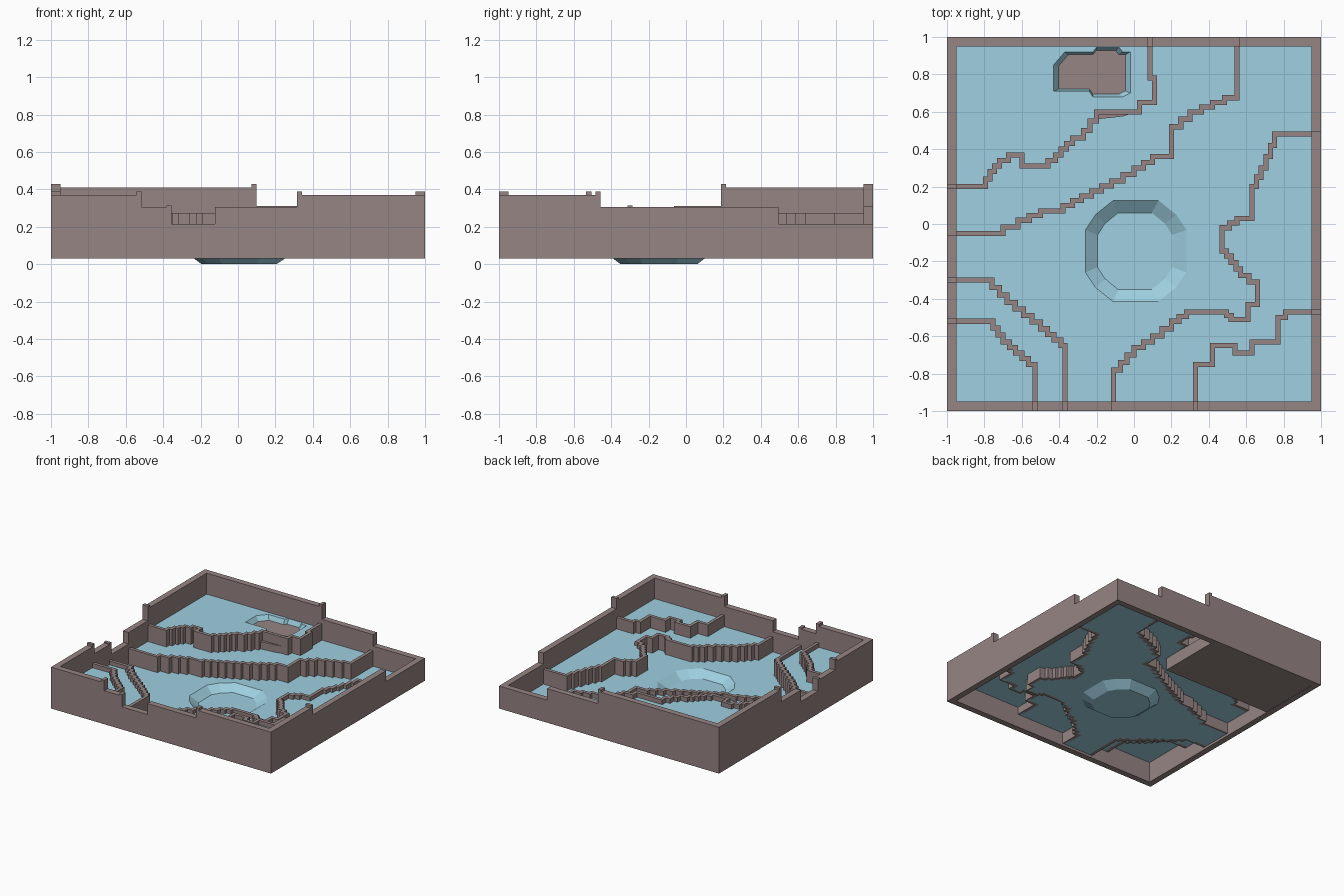
import bpy, bmesh, math
from mathutils import Vector

if "Cube" in bpy.data.objects:
    bpy.data.objects.remove(bpy.data.objects["Cube"])

def material(name, col):
    m = bpy.data.materials.new(name)
    m.diffuse_color = (*col, 1)
    m.use_nodes = True
    m.node_tree.nodes["Principled BSDF"].inputs["Base Color"].default_value = m.diffuse_color
    return m

BROWN = material("stone brown", (0.3, 0.232, 0.227))
BLUE = material("water blue", (0.345, 0.63, 0.75))

def finish(name, bm, mat):
    bmesh.ops.recalc_face_normals(bm, faces=bm.faces)
    me = bpy.data.meshes.new(name)
    bm.to_mesh(me)
    bm.free()
    me.materials.append(mat)
    ob = bpy.data.objects.new(name, me)
    bpy.context.collection.objects.link(ob)
    return ob

def box(bm, x0, x1, y0, y1, z0, z1):
    v = [bm.verts.new((x, y, z)) for z in (z0, z1)
         for x, y in ((x0, y0), (x1, y0), (x1, y1), (x0, y1))]
    for f in ((3, 2, 1, 0), (4, 5, 6, 7), (0, 1, 5, 4), (1, 2, 6, 5), (2, 3, 7, 6), (3, 0, 4, 7)):
        bm.faces.new([v[i] for i in f])

def staircase(keys, step=0.04):
    """Turn a rough path into right-angled steps, ending inside the border."""
    keys = [(max(-.96, min(.96, x)), max(-.96, min(.96, y))) for x, y in keys]
    pts = [keys[0]]
    for (ax, ay), (bx, by) in zip(keys, keys[1:]):
        n = max(1, math.ceil(min(abs(bx - ax), abs(by - ay)) / step))
        for i in range(n):
            x, y = ax + (bx - ax) * (i + 1) / n, ay + (by - ay) * (i + 1) / n
            pts += [(x, pts[-1][1]), (x, y)]
    out = []
    for p in pts:                                   # drop repeats and straight-through points
        if out and math.dist(out[-1], p) < 1e-5:
            continue
        if len(out) > 1 and any(abs(out[-2][k] - out[-1][k]) < 1e-5 and
                                abs(out[-1][k] - p[k]) < 1e-5 for k in (0, 1)):
            out[-1] = p
        else:
            out.append(p)
    return out

def ridge(name, path, z0, z1, h=0.0135):
    """Thin wall of constant thickness along a right-angled path."""
    P = [Vector(p) for p in path]
    nor = []
    for a, b in zip(P, P[1:]):
        d = (b - a).normalized()
        nor.append(Vector((-d.y, d.x)))
    bm = bmesh.new()
    rings = []
    for i, p in enumerate(P):
        if i == 0:
            o = nor[0]
        elif i == len(P) - 1:
            o = nor[-1]
        else:
            o = nor[i - 1] + nor[i]
        a, b = p + o * h, p - o * h
        rings.append([bm.verts.new(c) for c in
                      ((a.x, a.y, z0), (b.x, b.y, z0), (b.x, b.y, z1), (a.x, a.y, z1))])
    for r, s in zip(rings, rings[1:]):
        for k in range(4):
            j = (k + 1) % 4
            bm.faces.new((r[k], r[j], s[j], s[k]))
    bm.faces.new(rings[0])
    bm.faces.new(rings[-1][::-1])
    finish(name, bm, BROWN)

def floor(name, outline, z, hole=None, inner=None, zin=0, cap=False):
    """Flat floor, with an optional sunken basin of sloping sides."""
    bm = bmesh.new()
    edges = []
    def loop(pts):
        vs = [bm.verts.new((x, y, z)) for x, y in pts]
        edges.extend(bm.edges.new((vs[i], vs[(i + 1) % len(vs)])) for i in range(len(vs)))
        return vs
    loop(outline)
    rim = loop(hole) if hole else None
    bmesh.ops.triangle_fill(bm, edges=edges, use_beauty=True, normal=(0, 0, 1))
    if rim:
        low = [bm.verts.new((x, y, zin)) for x, y in inner]
        n = len(rim)
        for i in range(n):
            j = (i + 1) % n
            bm.faces.new((rim[i], rim[j], low[j], low[i]))
        if cap:
            bm.faces.new(low)
    finish(name, bm, BLUE)

# Terrace boundary paths
north_high = staircase([(-1, .2), (-.82, .2), (-.77, .28), (-.72, .34), (-.67, .37), (-.6, .37),
    (-.6, .31), (-.5, .31), (-.42, .37), (-.33, .46), (-.27, .5), (-.2, .6), (0, .6), (.03, .65),
    (.11, .68), (.11, .78), (.085, .78), (.085, 1)])
north_low = staircase([(-1, -.05), (-.78, -.05), (-.62, .02), (-.5, .07), (-.38, .1), (-.28, .15),
    (-.12, .23), (0, .3), (.1, .36), (.2, .39), (.2, .52), (.3, .6), (.42, .65), (.55, .7), (.55, 1)])
west_low = staircase([(-1, -.3), (-.8, -.3), (-.68, -.42), (-.5, -.56), (-.39, -.65),
    (-.37, -.78), (-.37, -1)])
west_high = staircase([(-1, -.52), (-.78, -.52), (-.7, -.63), (-.6, -.72), (-.53, -.78), (-.53, -1)])
east_low = staircase([(-.11, -1), (-.11, -.78), (0, -.66), (.1, -.6), (.2, -.52), (.28, -.47),
    (.47, -.47), (.52, -.51), (.61, -.51), (.61, -.43), (.66, -.39), (.66, -.31), (.57, -.24),
    (.52, -.17), (.47, -.12), (.47, -.02), (.55, .03), (.63, .06), (.63, .2), (.68, .3),
    (.73, .42), (.75, .48), (1, .48)])
east_high = staircase([(.33, -1), (.33, -.75), (.42, -.73), (.42, -.65), (.5, -.65), (.54, -.69),
    (.6, -.69), (.63, -.63), (.77, -.62), (.77, -.5), (.81, -.47), (1, -.47)])

# Floor heights of the terraces
Z_LOW, Z_MID, Z_CORNER, Z_TOP = .05, .14, .2, .238

# Ridges: path, foot, top, height of border post, border height on the low side
ridges = {
    "north_high_ridge": (north_high, Z_MID, .275, .43, .31),
    "north_low_ridge": (north_low, Z_LOW, .178, .31, .215),
    "west_low_ridge": (west_low, Z_LOW, .172, .315, .215),
    "west_high_ridge": (west_high, Z_MID, .235, .39, .305),
    "east_low_ridge": (east_low, Z_LOW, .172, .305, .215),
    "east_high_ridge": (east_high, Z_MID, .235, .39, .305),
}
posts = bmesh.new()
for name, (path, z0, z1, post, base) in ridges.items():
    ridge(name, path, z0, z1)
    for x, y in (path[0], path[-1]):                # post where the ridge crosses the border
        h = .0135
        if abs(x) > .95:
            a, b = sorted((math.copysign(.95, x), math.copysign(1, x)))
            box(posts, a, b, y - h, y + h, base, post)
        else:
            a, b = sorted((math.copysign(.95, y), math.copysign(1, y)))
            box(posts, x - h, x + h, a, b, base, post)
finish("border_posts", posts, BROWN)

# Basin outlines
def basin(x, y, hx, hy):
    q = [(1, .42), (.8, .72), (.45, 1)]
    ring = q + [(-a, b) for a, b in q[::-1]]
    ring += [(-a, -b) for a, b in q] + [(a, -b) for a, b in q[::-1]]
    return [(x + a * hx, y + b * hy) for a, b in ring]

pit = [(-.43, .71), (-.43, .85), (-.37, .92), (-.22, .92), (-.2, .945), (-.08, .945), (-.06, .92),
       (-.02, .92), (-.02, .7), (-.06, .68), (-.22, .68), (-.24, .71)]
pit_low = [(-.22 + (x + .22) * .86, .8 + (y - .8) * .86) for x, y in pit]

# Water floors
e = .96
floor("central_floor", north_low + [(e, e)] + east_low[::-1] + west_low[::-1], Z_LOW,
      basin(.01, -.145, .27, .27), basin(.005, -.145, .2, .205), 0, True)
floor("north_middle_floor", north_low + north_high[::-1], Z_MID)
floor("north_top_floor", north_high + [(-e, e)], Z_TOP, pit, pit_low, .195)
floor("west_middle_floor", west_low + west_high[::-1], Z_MID)
floor("west_corner_floor", west_high + [(-e, -e)], Z_CORNER)
floor("east_middle_floor", east_low + east_high[::-1], Z_MID)
floor("east_corner_floor", east_high + [(e, -e)], Z_CORNER)

# Solid block under the top terrace, showing through the pit
bm = bmesh.new()
box(bm, -.97, .035, .42, .97, .033, .134)
outline = [(-.97, .42), (-.38, .44), (-.2, .56), (-.06, .575), (.02, .6), (.02, .97), (-.97, .97)]
f = bm.faces.new([bm.verts.new((x, y, .134)) for x, y in outline])
r = bmesh.ops.extrude_face_region(bm, geom=[f])
bmesh.ops.translate(bm, vec=(0, 0, .066), verts=[v for v in r["geom"] if isinstance(v, bmesh.types.BMVert)])
finish("pit_block", bm, BROWN)

# Border walls, stepping with the terraces: (end position, top height)
sides = {
    "front": [(-.53, .37), (-.37, .305), (-.11, .215), (.33, .305), (1, .37)],
    "back": [(.085, .41), (.55, .31), (1, .215)],
    "left": [(-.52, .37), (-.3, .305), (-.05, .215), (.2, .31), (.95, .41)],
    "right": [(-.47, .37), (.48, .305), (.95, .215)],
}
for side, runs in sides.items():
    bm = bmesh.new()
    s = -1 if side in ("front", "left") else 1
    a, b = sorted((s * .95, s))
    start = -1 if side in ("front", "back") else -.95
    for end, top in runs:
        if side in ("front", "back"):
            box(bm, start, end, a, b, .03, top)
        else:
            box(bm, a, b, start, end, .03, top)
        start = end
    finish(side + "_border_wall", bm, BROWN)
